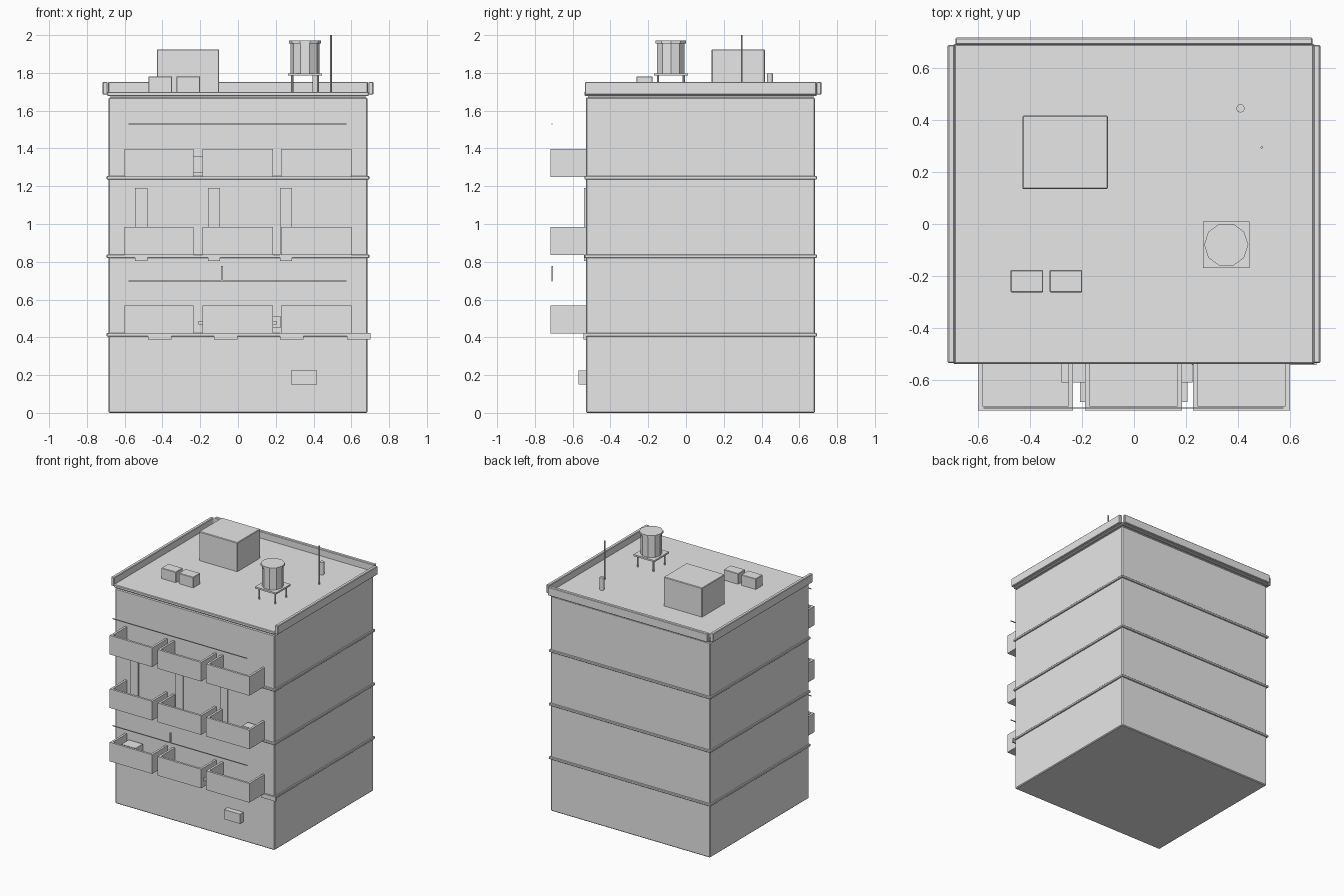
import bpy
import math

grey = bpy.data.materials.new("plain grey")
grey.diffuse_color = (0.8, 0.8, 0.8, 1)


def finish(ob, name, bevel=0):
    ob.name = name
    ob.data.materials.append(grey)
    if bevel:
        m = ob.modifiers.new("bevel", 'BEVEL')
        m.width = bevel
        m.segments = 1
    return ob


def box(name, x, y, z, bevel=0):
    """Box from (min, max) pairs."""
    bpy.ops.mesh.primitive_cube_add(
        size=1, location=[(a + b) / 2 for a, b in (x, y, z)])
    ob = bpy.context.object
    ob.scale = [b - a for a, b in (x, y, z)]
    bpy.ops.object.transform_apply(location=False, rotation=False, scale=True)
    return finish(ob, name, bevel)


def cylinder(name, x, y, z, r, sides=8):
    bpy.ops.mesh.primitive_cylinder_add(
        vertices=sides, radius=r, depth=z[1] - z[0],
        location=(x, y, (z[0] + z[1]) / 2), rotation=(0, 0, math.pi / 2))
    return finish(bpy.context.object, name)


# Main block, cornice and roof
box("building_body", (-0.685, 0.685), (-0.53, 0.683), (0, 1.67), 0.006)
box("cornice_gap", (-0.675, 0.675), (-0.52, 0.675), (1.66, 1.685))
box("roof_slab", (-0.692, 0.692), (-0.538, 0.692), (1.677, 1.70), 0.004)

# Parapet on both sides and the back, open at the front
for s, side in ((-1, "left"), (1, "right")):
    box("parapet_" + side, sorted((s * 0.69, s * 0.717)), (-0.535, 0.69),
        (1.685, 1.752), 0.004)
box("parapet_back", (-0.687, 0.687), (0.69, 0.717), (1.685, 1.752), 0.004)

# Floor bands
for z in (0.413, 0.829, 1.245):
    box("floor_band", (-0.695, 0.695), (-0.538, 0.693), (z - 0.009, z + 0.009), 0.003)

# Balconies: floor, front wall and two side walls
T = 0.017
for z in (0.42, 0.835, 1.25):
    for x0, x1 in ((-0.60, -0.235), (-0.188, 0.185), (0.228, 0.60)):
        box("balcony_floor", (x0 + T, x1 - T), (-0.70, -0.53), (z, z + 0.015))
        box("balcony_front", (x0, x1), (-0.717, -0.717 + T), (z, z + 0.148))
        for a in (x0, x1 - T):
            box("balcony_side", (a, a + T), (-0.70, -0.53), (z, z + 0.148))

# Vertical facade strips and small lintels
for x in (-0.545, -0.16, 0.222):
    box("facade_strip", (x, x + 0.065), (-0.54, -0.528), (0.805, 1.19))
for x in (-0.476, -0.127, 0.222, 0.577):
    box("entrance_lintel", (x, x + 0.125), (-0.542, -0.528), (0.388, 0.422))

# Facade unit near the ground
box("wall_unit", (0.28, 0.417), (-0.57, -0.53), (0.15, 0.225))

# Things kept on the balconies
box("wall_cooler", (-0.28, -0.188), (-0.61, -0.53), (1.27, 1.36))
box("balcony_bench", (-0.208, 0.205), (-0.685, -0.61), (0.468, 0.486))
box("balcony_crate", (0.14, 0.226), (-0.61, -0.535), (0.45, 0.512))
box("balcony_chest", (-0.56, -0.44), (-0.63, -0.54), (0.435, 0.53))
box("balcony_stool", (0.47, 0.54), (-0.62, -0.55), (0.85, 0.945))

# Clotheslines and a hanging cloth
for z in (0.699, 1.53):
    box("clothesline", (-0.58, 0.575), (-0.711, -0.706), (z - 0.003, z + 0.003))
box("hanging_cloth", (-0.09, -0.08), (-0.712, -0.704), (0.70, 0.777))

# Stair house and rooftop coolers
box("stair_house", (-0.43, -0.10), (0.135, 0.417), (1.695, 1.925), 0.004)
for x in (-0.475, -0.325):
    box("roof_cooler", (x, x + 0.125), (-0.263, -0.177), (1.695, 1.782), 0.003)

# Water tank on its stand
TX, TY = 0.355, -0.08
box("tank_platform", (TX - 0.09, TX + 0.09), (TY - 0.09, TY + 0.09), (1.785, 1.798))
for sx in (-1, 1):
    for sy in (-1, 1):
        cylinder("tank_leg", TX + sx * 0.068, TY + sy * 0.068, (1.695, 1.79), 0.006)
cylinder("tank_body", TX, TY, (1.798, 1.955), 0.077, 10)
cylinder("tank_lid", TX, TY, (1.955, 1.972), 0.085, 10)

# Vent pipe and antenna
cylinder("vent_pipe", 0.41, 0.445, (1.695, 1.797), 0.016, 12)
cylinder("antenna", 0.492, 0.295, (1.695, 2.0), 0.005)
